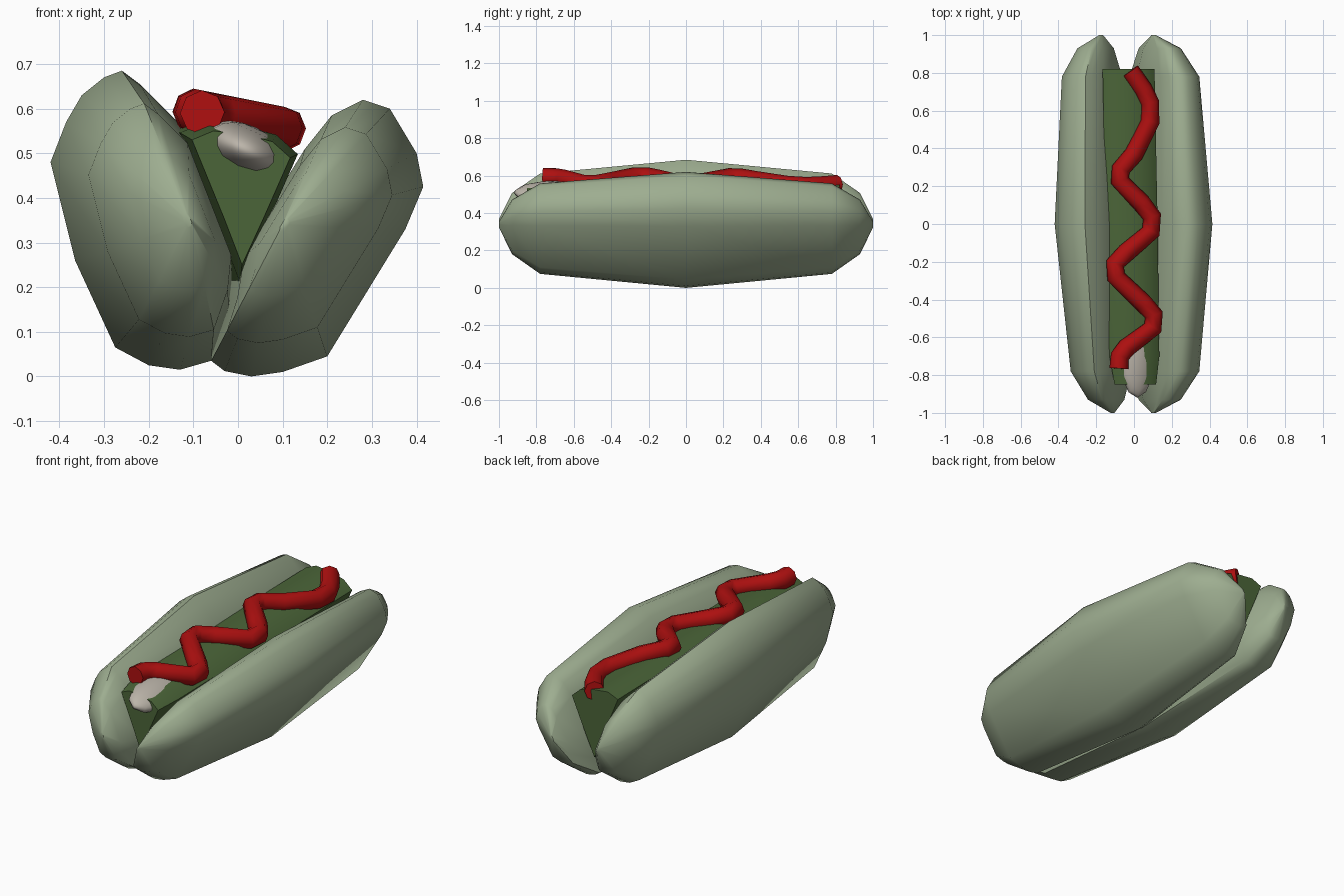
import bpy, bmesh, math

if "Cube" in bpy.data.objects:
    bpy.data.objects.remove(bpy.data.objects["Cube"])


def material(name, rgb):
    m = bpy.data.materials.new(name)
    m.diffuse_color = (*rgb, 1)
    m.use_nodes = True
    m.node_tree.nodes["Principled BSDF"].inputs["Base Color"].default_value = m.diffuse_color
    return m


def smooth(obj, angle):
    bpy.ops.object.select_all(action='DESELECT')
    obj.select_set(True)
    bpy.context.view_layer.objects.active = obj
    bpy.ops.object.shade_smooth_by_angle(angle=math.radians(angle))


def loft(name, profile, stations, centre, mat, yaw=0.0, angle=50):
    """Sweep an xz profile along y; stations are (y, scale about centre)."""
    bm = bmesh.new()
    cx, cz = centre
    rings = [[bm.verts.new((cx + (x - cx) * s + yaw * y, y, cz + (z - cz) * s))
              for x, z in profile] for y, s in stations]
    n = len(profile)
    for a, b in zip(rings, rings[1:]):
        for i in range(n):
            bm.faces.new((a[i], a[(i + 1) % n], b[(i + 1) % n], b[i]))
    bm.faces.new(rings[0])
    bm.faces.new(rings[-1])
    bmesh.ops.recalc_face_normals(bm, faces=bm.faces)
    mesh = bpy.data.meshes.new(name)
    bm.to_mesh(mesh)
    bm.free()
    obj = bpy.data.objects.new(name, mesh)
    bpy.context.collection.objects.link(obj)
    mesh.materials.append(mat)
    smooth(obj, angle)
    return obj


bread = material("bread", (0.34, 0.42, 0.28))
leaf = material("leaf", (0.07, 0.13, 0.04))
meat = material("meat", (0.50, 0.46, 0.40))
sauce = material("sauce", (0.42, 0.005, 0.005))

# bun halves: faceted lozenges leaning apart
half = [(0, 1.0), (0.78, 0.78), (0.93, 0.47), (1.0, 0.05)]
stations = [(-y, s) for y, s in half[:0:-1]] + half
left = [(-0.42, 0.48), (-0.385, 0.57), (-0.35, 0.63), (-0.30, 0.67), (-0.26, 0.685),
        (-0.22, 0.655), (-0.135, 0.57), (-0.01, 0.25), (-0.02, 0.15), (-0.06, 0.035),
        (-0.13, 0.015), (-0.20, 0.025), (-0.275, 0.065), (-0.365, 0.26)]
right = [(0.28, 0.62), (0.34, 0.60), (0.40, 0.50), (0.415, 0.425), (0.375, 0.33),
         (0.20, 0.045), (0.10, 0.01), (0.03, 0.0), (-0.03, 0.012), (-0.06, 0.035),
         (-0.03, 0.13), (-0.01, 0.25), (0.15, 0.51), (0.21, 0.585)]
loft("bun_left", left, stations, (-0.14, 0.35), bread, yaw=-0.03)
loft("bun_right", right, stations, (0.10, 0.34), bread)

# wedge-shaped filling between the halves
wedge = [(-0.15, 0.55), (-0.09, 0.575), (0.0, 0.565), (0.075, 0.545), (0.125, 0.50),
         (0.05, 0.33), (-0.01, 0.20), (-0.06, 0.33)]
loft("filling", wedge, [(-0.85, 0.80), (-0.70, 0.96), (0, 1), (0.82, 1)],
     (0.0, 0.45), leaf, yaw=-0.02, angle=35)

# sausage tip poking out at the front
bpy.ops.mesh.primitive_uv_sphere_add(segments=12, ring_count=10, location=(0.017, -0.70, 0.508),
                                     rotation=(0, math.radians(24), 0))
tip = bpy.context.object
tip.name = "sausage"
tip.scale = (0.10, 0.22, 0.055)
tip.data.materials.append(meat)
smooth(tip, 60)

# wavy sauce line
path = [(-0.02, 0.81), (0.05, 0.71), (0.085, 0.64), (0.085, 0.54), (0, 0.37), (-0.07, 0.29),
        (-0.075, 0.23), (0.04, 0.11), (0.095, 0.04), (0.09, -0.04), (-0.04, -0.15),
        (-0.10, -0.21), (-0.095, -0.28), (0.05, -0.42), (0.105, -0.48), (0.10, -0.55),
        (-0.04, -0.655), (-0.075, -0.70), (-0.08, -0.765)]
curve = bpy.data.curves.new("sauce", 'CURVE')
curve.dimensions = '3D'
curve.bevel_depth = 0.05
curve.bevel_resolution = 2
curve.use_fill_caps = True
spline = curve.splines.new('POLY')
spline.points.add(len(path) - 1)
for p, (x, y) in zip(spline.points, path):
    p.co = (x, y, 0.575 - 0.2 * x - 0.025 * max(0, (y - 0.4) / 0.4), 1)
curve.materials.append(sauce)
squiggle = bpy.data.objects.new("sauce", curve)
bpy.context.collection.objects.link(squiggle)
bpy.ops.object.select_all(action='DESELECT')
squiggle.select_set(True)
bpy.context.view_layer.objects.active = squiggle
bpy.ops.object.convert(target='MESH')
smooth(bpy.context.object, 60)
